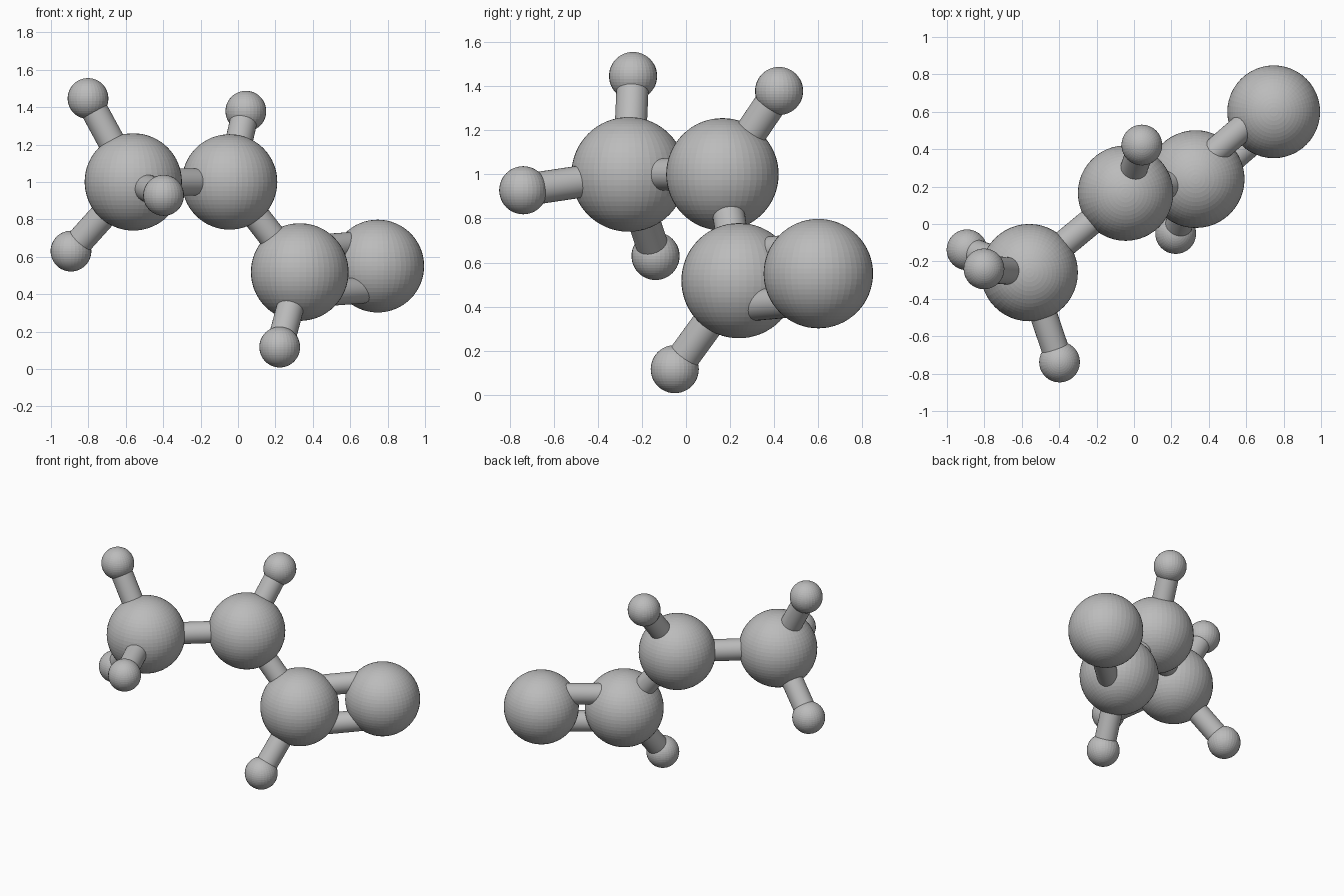
import bpy
from mathutils import Vector

if "Cube" in bpy.data.objects:
    bpy.data.objects.remove(bpy.data.objects["Cube"])

# One plain grey for every part
grey = bpy.data.materials.new("plain_grey")
grey.use_nodes = True
colour = (0.5, 0.5, 0.5, 1)
grey.diffuse_color = colour
grey.node_tree.nodes["Principled BSDF"].inputs["Base Color"].default_value = colour


def finish(name):
    ob = bpy.context.object
    ob.name = name
    ob.data.materials.append(grey)
    return ob


def ball(name, centre, radius, segments=48, rings=32):
    bpy.ops.mesh.primitive_uv_sphere_add(
        segments=segments, ring_count=rings, radius=radius, location=centre)
    finish(name)


def stick(name, start, end, radius=0.073):
    axis = end - start
    bpy.ops.mesh.primitive_cylinder_add(
        vertices=32, radius=radius, depth=axis.length, location=(start + end) / 2)
    ob = finish(name)
    ob.rotation_euler = axis.to_track_quat("Z", "Y").to_euler()
    bpy.ops.object.shade_smooth_by_angle()


# Large atoms: centre and radius
large = {
    "end_atom": (Vector((-0.56, -0.26, 1.0)), 0.26),
    "middle_atom": (Vector((-0.045, 0.165, 1.0)), 0.255),
    "lower_atom": (Vector((0.33, 0.24, 0.518)), 0.261),
    "side_atom": (Vector((0.747, 0.6, 0.55)), 0.248),
}
for name, (centre, radius) in large.items():
    ball(name, centre, radius)
end, middle, lower, side = (c for c, r in large.values())

# Small atoms, each on a stick to its large atom
small = {
    "top_small_atom": (end, (-0.802, -0.24, 1.446)),
    "front_small_atom": (end, (-0.398, -0.738, 0.928)),
    "right_small_atom": (end, (-0.893, -0.138, 0.63)),
    "back_small_atom": (middle, (0.042, 0.422, 1.378)),
    "bottom_small_atom": (lower, (0.223, -0.051, 0.117)),
}
for name, (parent, centre) in small.items():
    ball(name, centre, 0.109, 32, 24)
    stick(name.replace("atom", "bond"), parent, Vector(centre))

# Single bonds between large atoms
stick("upper_bond", end, middle)
stick("lower_bond", middle, lower)

# Double bond: two parallel sticks spread in the plane of the neighbours
axis = (side - lower).normalized()
spread = middle - lower
spread = (spread - spread.dot(axis) * axis).normalized() * 0.128
for name, sign in (("double_bond_top", 1), ("double_bond_bottom", -1)):
    stick(name, lower + sign * spread, side + sign * spread, 0.071)
